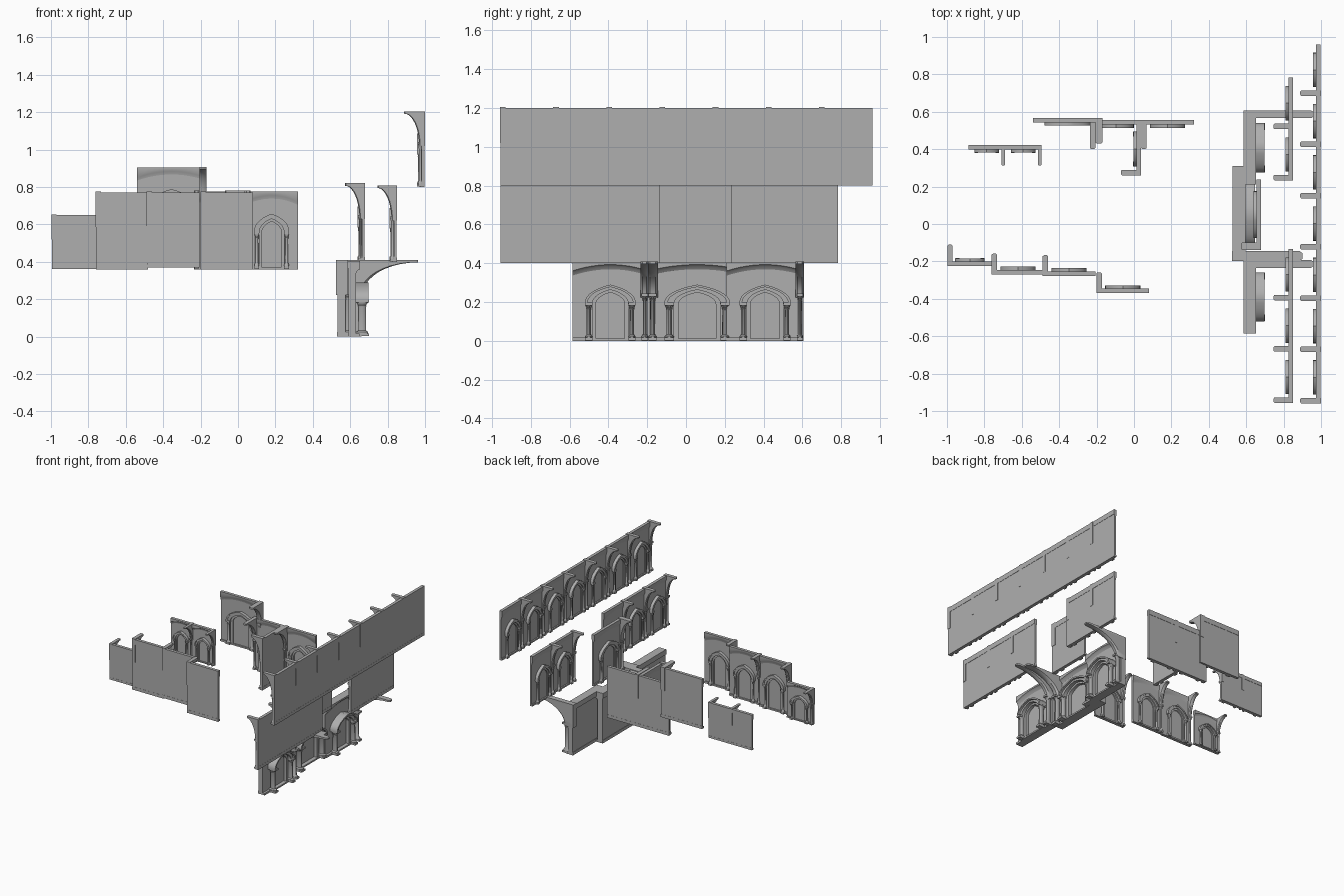
import bpy, bmesh, math
from mathutils import Vector

if "Cube" in bpy.data.objects:
    bpy.data.objects.remove(bpy.data.objects["Cube"])

stone = bpy.data.materials.new("grey_stone")
stone.diffuse_color = (0.43, 0.43, 0.43, 1)
stone.use_nodes = True
stone.node_tree.nodes["Principled BSDF"].inputs["Base Color"].default_value = stone.diffuse_color


def loft(bm, rings):
    """Closed solid through a list of equal-length rings."""
    vs = [[bm.verts.new(p) for p in r] for r in rings]
    n = len(vs[0])
    for a, b in zip(vs, vs[1:]):
        for i in range(n):
            bm.faces.new((a[i], a[(i + 1) % n], b[(i + 1) % n], b[i]))
    bm.faces.new(vs[0][::-1])
    bm.faces.new(vs[-1])


def box(bm, u0, u1, d0, d1, v0, v1):
    loft(bm, [[(u0, d0, v), (u1, d0, v), (u1, d1, v), (u0, d1, v)] for v in (v0, v1)])


def arch_line(a, v0, spring, apex, n=7):
    """Pointed arch outline with straight jambs."""
    half = []
    for i in range(n + 1):
        t = math.pi / 3 * i / n
        half.append((a * (2 * math.cos(t) - 1),
                     spring + (apex - spring) * math.sin(t) / math.sin(math.pi / 3)))
    right = [(a, v0)] + half
    return right + [(-u, v) for u, v in right[-2::-1]]


def arch_band(bm, a_in, a_out, v0, spring, apex_in, apex_out, d0, d1):
    inner = arch_line(a_in, v0, spring, apex_in)
    outer = arch_line(a_out, v0, spring, apex_out)
    loft(bm, [[(p[0], d0, p[1]), (p[0], d1, p[1]), (q[0], d1, q[1]), (q[0], d0, q[1])]
              for p, q in zip(inner, outer)])


def column(bm, u, d, ru, rd, v0, v1, sides=10):
    """Turned shaft with a stepped base and a flared capital."""
    prof = [(v0, 1.25), (v0 + .05, 1.25), (v0 + .07, .8), (v1 - .07, .75),
            (v1 - .05, .95), (v1 - .045, .8), (v1 - .01, 1.2)]
    loft(bm, [[(u + ru * k * math.cos(2 * math.pi * i / sides),
                d + rd * k * math.sin(2 * math.pi * i / sides), v)
               for i in range(sides)] for v, k in prof])
    for a, b in ((v0 - .005, v0 + .03), (v1 - .01, v1 + .025)):
        box(bm, u - ru * 1.25, u + ru * 1.25, d - rd * 1.3, d + rd * 1.3, a, b)


def make_wall(bm, reach):
    box(bm, -.5, .5, 0, .65, 0, 1)
    box(bm, -.5, -.32, .6, .95, 0, .04)
    box(bm, .32, .5, .6, .95, 0, .04)
    # coved head with an arched lower edge
    rings = []
    for i in range(13):
        u = -.5 + i / 12
        low = .83 + .08 * (1 - (2 * u) ** 2)
        rings.append([(u, .5, low - .03), (u, .65, low), (u, .78, low + .04),
                      (u, 1, low + .06), (u, 1, 1), (u, .5, 1)])
    loft(bm, rings)
    # thin raised bands on the back
    box(bm, -.5, .5, -.1, .05, .9, 1)
    box(bm, -.5, .5, -.05, .05, 0, .06)


def make_arch(bm, reach):
    arch_band(bm, .19, .245, .03, .47, .615, .655, .5, 1.05)
    arch_band(bm, .235, .31, .47, .48, .65, .69, .5, 1.5)
    arch_band(bm, .30, .335, .47, .49, .685, .715, .5, 1.75)
    box(bm, -.33, .33, .5, 1.15, 0, .03)


def make_columns(bm, reach):
    for s in (-1, 1):
        column(bm, s * .285, 1.2, .038, .45, .01, .46)


def make_rib(bm, reach):
    # slim pier below, curved bracket above
    column(bm, .455, 1.0, .032, .45, .01, .575)
    rings = []
    for i in range(11):
        t = math.pi / 2 * i / 10
        d = reach - (reach - 1.25) * math.cos(t)
        rings.append((d, .55 + .43 * math.sin(t)))
    rings.append((reach, 1.012))
    u0, u1 = .40, .505
    loft(bm, [[(u0, -.12, v), (u1, -.12, v), (u1, d - .25, v), (u1 - .025, d, v),
               (u0 + .025, d, v), (u0, d - .25, v)] for d, v in rings])


PARTS = {"wall": make_wall, "arch": make_arch, "columns": make_columns, "rib": make_rib}


def panel(name, facing, back, a, b, z0, z1, t=.022, reach=.108, flip=False):
    """facing: axis the decorated side looks along; a..b: span on the other axis."""
    w, h, c = b - a, z1 - z0, (a + b) / 2
    sign = 1 if facing[0] == "+" else -1
    for part, build in PARTS.items():
        bm = bmesh.new()
        build(bm, reach / t)
        for v in bm.verts:
            u, d, k = v.co
            if flip:
                u = -u
            depth = back + sign * d * t
            z = z0 + k * h
            if facing[1] == "x":
                v.co = Vector((depth, c + sign * u * w, z))
            else:
                v.co = Vector((c - sign * u * w, depth, z))
        bmesh.ops.recalc_face_normals(bm, faces=bm.faces)
        me = bpy.data.meshes.new(name + "_" + part)
        bm.to_mesh(me)
        bm.free()
        me.materials.append(stone)
        ob = bpy.data.objects.new(name + "_" + part, me)
        bpy.context.collection.objects.link(ob)


# upper long row
S = .274
for i in range(7):
    panel("upper_row", "-x", .996, -.957 + i * S, -.957 + (i + 1) * S, .8, 1.2)

# middle row, split around a wider bay set further in
for y in (-.955, -.955 + S, -.955 + 2 * S, .235, .235 + S):
    panel("middle_row", "-x", .848, y, y + S, .4, .803, reach=.103)
panel("middle_wide", "-x", .677, -.137, .237, .4, .815, reach=.105)

# thick lower bays facing outwards
panel("lower_south", "+x", .592, -.585, -.195, 0, .405, t=.06, reach=.37)
panel("lower_north", "+x", .592, .21, .605, 0, .405, t=.06, reach=.37)
panel("lower_middle", "+x", .532, -.195, .31, 0, .405, t=.065, reach=.37, flip=True)

# near row on the left
panel("near_small", "+y", -.222, -.995, -.76, .362, .65, reach=.112)
for x, y, z in ((-.76, -.267, .36), (-.487, -.275, .37), (-.2, -.367, .36)):
    panel("near_row", "+y", y, x, x + .28, z, .77)

# far row on the left
for x in (-.885, -.69):
    panel("far_small", "-y", .42, x, x + .195, .365, .65, reach=.108)
panel("far_wide", "-y", .565, -.54, -.17, .5, .903, reach=.135)
for x in (-.235, .04):
    panel("far_row", "-y", .553, x, x + .28, .36, .775, reach=.152, flip=True)
panel("far_return", "-x", .035, .262, .54, .362, .777, reach=.105)

bpy.ops.object.select_all(action="SELECT")
bpy.context.view_layer.objects.active = bpy.context.selected_objects[0]
bpy.ops.object.shade_smooth_by_angle(angle=math.radians(35))
